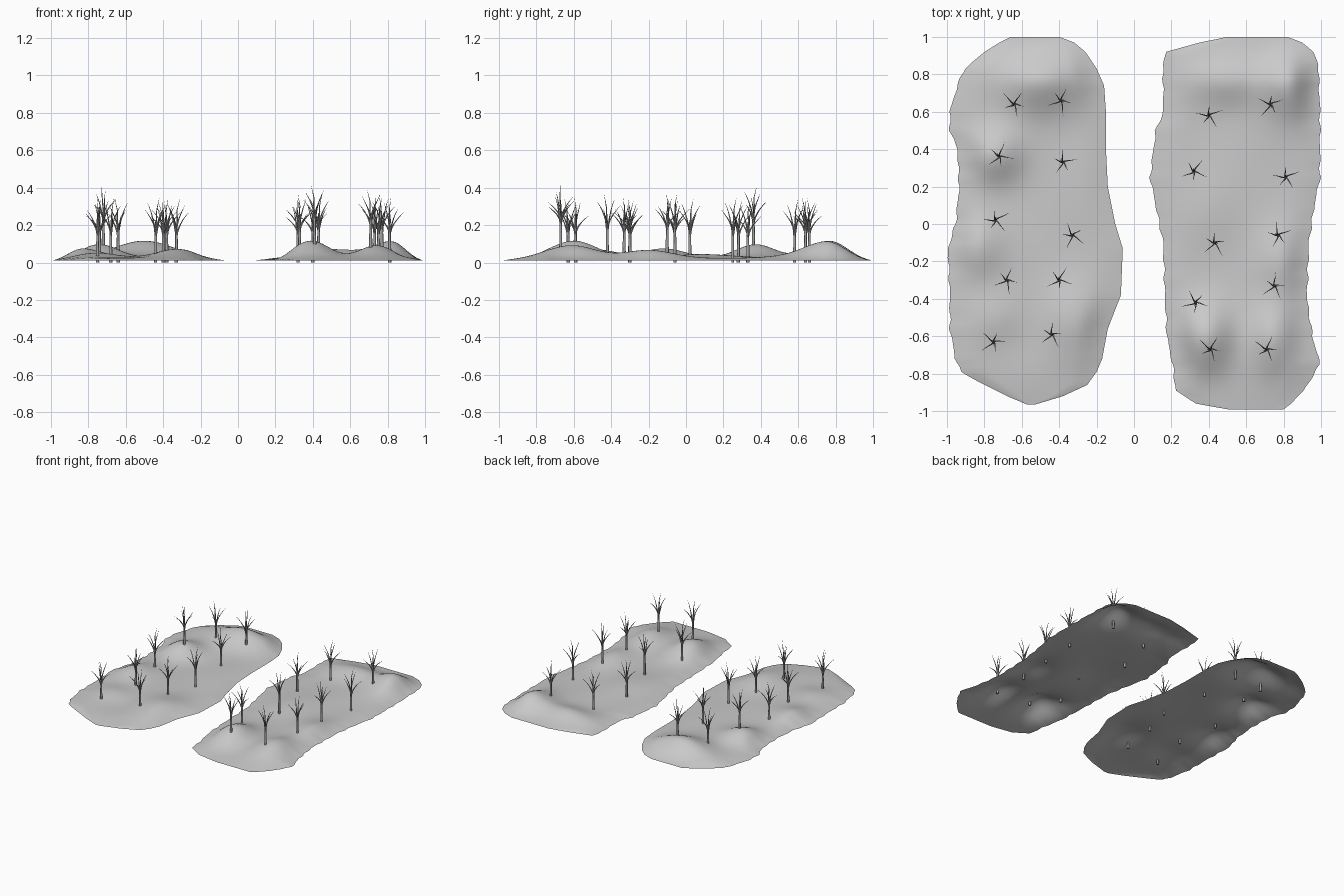
import bpy, bmesh, math, random
from mathutils import Vector

cube = bpy.data.objects.get("Cube")
if cube:
    bpy.data.objects.remove(cube, do_unlink=True)
random.seed(4)


def material(name, value):
    mat = bpy.data.materials.new(name)
    mat.use_nodes = True
    colour = (value, value, value, 1)
    mat.diffuse_color = colour
    mat.node_tree.nodes["Principled BSDF"].inputs["Base Color"].default_value = colour
    return mat


ground_mat = material("pale grey ground", 0.59)
bark_mat = material("grey bark", 0.36)


def ramp(t):
    return math.sin(math.pi / 2 * max(0.0, min(1.0, t)))


def link(name, mesh):
    obj = bpy.data.objects.new(name, mesh)
    bpy.context.collection.objects.link(obj)
    return obj


# Ground sheet: rows of (y, left edge, right edge), raised by hills (x, y, height, width x, width y)
def build_ground(name, outline, hills, wobble):
    columns = 40
    rows = []
    for a, b in zip(outline, outline[1:]):
        steps = math.ceil((b[0] - a[0]) / 0.025)
        rows += [Vector(a).lerp(Vector(b), i / steps) for i in range(steps)]
    rows.append(Vector(outline[-1]))
    low, high = rows[0][0], rows[-1][0]
    bm = bmesh.new()
    grid = []
    for y, left, right in rows:
        end = min(y - low, high - y)
        ripple = ramp(end / 0.3) * 0.006
        wave = ripple * (1 + 0.6 * math.sin(y * 47) + 0.4 * math.sin(y * 71))
        line = []
        for c in range(columns + 1):
            u = c / columns
            x = left + (right - left) * u
            x += wave * (wobble[0] * (1 - u) ** 8 - wobble[1] * u ** 8)
            rim = ramp(min(u, 1 - u) / 0.2) * ramp(end / 0.26)
            bump = 0.018 + 0.004 * math.sin(9 * x + 4) * math.sin(8 * y)
            for hx, hy, h, sx, sy in hills:
                bump += h * math.exp(-((x - hx) / sx) ** 2 - ((y - hy) / sy) ** 2)
            line.append(bm.verts.new((x, y, 0.01 + rim * bump)))
        grid.append(line)
    for r, s in zip(grid, grid[1:]):
        for c in range(columns):
            bm.faces.new((r[c], r[c + 1], s[c + 1], s[c]))
    for face in bm.faces:
        face.smooth = True
    mesh = bpy.data.meshes.new(name)
    bm.to_mesh(mesh)
    bm.free()
    mesh.materials.append(ground_mat)
    link(name, mesh)


build_ground("right_ground", [
    (-0.965, -0.57, -0.53), (-0.92, -0.68, -0.38), (-0.86, -0.80, -0.25),
    (-0.79, -0.93, -0.20), (-0.72, -0.96, -0.17), (-0.56, -0.99, -0.14),
    (-0.38, -0.99, -0.07), (-0.13, -1, -0.06), (0, -0.96, -0.10),
    (0.2, -0.94, -0.14), (0.4, -0.95, -0.15), (0.5, -0.99, -0.15),
    (0.6, -0.99, -0.15), (0.74, -0.95, -0.16), (0.83, -0.91, -0.20),
    (0.92, -0.80, -0.26), (0.97, -0.72, -0.32), (1, -0.66, -0.40)], [
    (-0.5, 0.78, 0.09, 0.22, 0.17), (-0.74, 0.37, 0.07, 0.14, 0.14),
    (-0.84, -0.12, 0.05, 0.14, 0.16), (-0.33, -0.5, 0.042, 0.15, 0.2),
    (-0.74, -0.5, 0.025, 0.14, 0.14)], (1, 0))

build_ground("left_ground", [
    (-0.99, 0.5, 0.8), (-0.96, 0.33, 0.84), (-0.89, 0.22, 0.91),
    (-0.75, 0.2, 1), (-0.6, 0.17, 0.96), (-0.4, 0.16, 0.93),
    (-0.1, 0.15, 0.94), (0.1, 0.11, 0.97), (0.25, 0.08, 1),
    (0.5, 0.11, 1), (0.6, 0.15, 1), (0.85, 0.15, 0.99), (0.92, 0.17, 0.96),
    (0.97, 0.35, 0.9), (1, 0.5, 0.82)], [
    (0.39, -0.6, 0.085, 0.13, 0.17), (0.74, -0.61, 0.068, 0.12, 0.18),
    (0.82, 0.76, 0.08, 0.13, 0.18), (0.5, 0.77, 0.045, 0.22, 0.13),
    (0.78, -0.2, 0.035, 0.12, 0.17), (0.4, 0.05, 0.015, 0.15, 0.2)], (1, 1))


# Bare tree: tapered trunk and curved branches, made once and shared
def limb(curve, points, radii):
    spline = curve.splines.new("POLY")
    spline.points.add(len(points) - 1)
    for p, co, r in zip(spline.points, points, radii):
        p.co = (*co, 1)
        p.radius = r


def build_tree_mesh():
    curve = bpy.data.curves.new("tree_curve", "CURVE")
    curve.dimensions = "3D"
    curve.bevel_depth = 0.009
    curve.bevel_resolution = 1
    curve.use_fill_caps = True
    limb(curve, [(0, 0, 0), (0.001, 0, 0.08), (0, 0.001, 0.16)], [1, 0.9, 0.75])
    for i in range(5):
        angle = i * math.tau / 5 + random.uniform(-0.25, 0.25)
        reach = (0.08, 0.055, 0.07, 0.05, 0.075)[i]
        start = 0.12 + 0.01 * (i % 3)
        top = (0.255, 0.295, 0.24, 0.305, 0.27)[i]
        out = Vector((math.cos(angle), math.sin(angle), 0))
        side = Vector((-out.y, out.x, 0))
        path = []
        for k in range(7):
            t = k / 6
            path.append(out * reach * t ** 1.6 + side * 0.003 * math.sin(t * 5)
                        + Vector((0, 0, start + (top - start) * t ** 0.8)))
        limb(curve, path, [0.6, 0.52, 0.44, 0.36, 0.27, 0.17, 0.04])
    # Tall leader
    limb(curve, [(0, 0, 0.15), (0.005, 0.002, 0.22), (0.002, 0.006, 0.27), (0.016, 0.012, 0.33)],
         [0.65, 0.42, 0.28, 0.04])
    helper = link("tree_helper", curve)
    bpy.context.view_layer.update()
    mesh = bpy.data.meshes.new_from_object(
        helper.evaluated_get(bpy.context.evaluated_depsgraph_get()))
    bpy.data.objects.remove(helper, do_unlink=True)
    mesh.name = "bare_tree"
    mesh.materials.clear()
    mesh.materials.append(bark_mat)
    for poly in mesh.polygons:
        poly.use_smooth = True
    return mesh


# Trees: (x, y, base height)
tree_mesh = build_tree_mesh()
trees = [
    (-0.64, 0.64, 0), (-0.39, 0.66, 0), (-0.72, 0.36, 0.07), (-0.38, 0.33, 0),
    (-0.74, 0.02, 0.01), (-0.33, -0.06, 0), (-0.68, -0.3, 0), (-0.4, -0.3, 0),
    (-0.75, -0.63, 0), (-0.44, -0.59, 0), (0.4, 0.58, 0), (0.73, 0.64, 0.01),
    (0.32, 0.28, 0), (0.81, 0.25, 0), (0.43, -0.1, 0.03), (0.77, -0.06, 0.02),
    (0.33, -0.42, 0.02), (0.75, -0.33, 0.01), (0.41, -0.67, 0.075), (0.71, -0.67, 0.06)]
for n, place in enumerate(trees, 1):
    tree = link(f"tree_{n}", tree_mesh)
    tree.location = place
    tree.rotation_euler.z = random.uniform(0, math.tau)
    tree.scale.z = random.uniform(0.98, 1.05)
